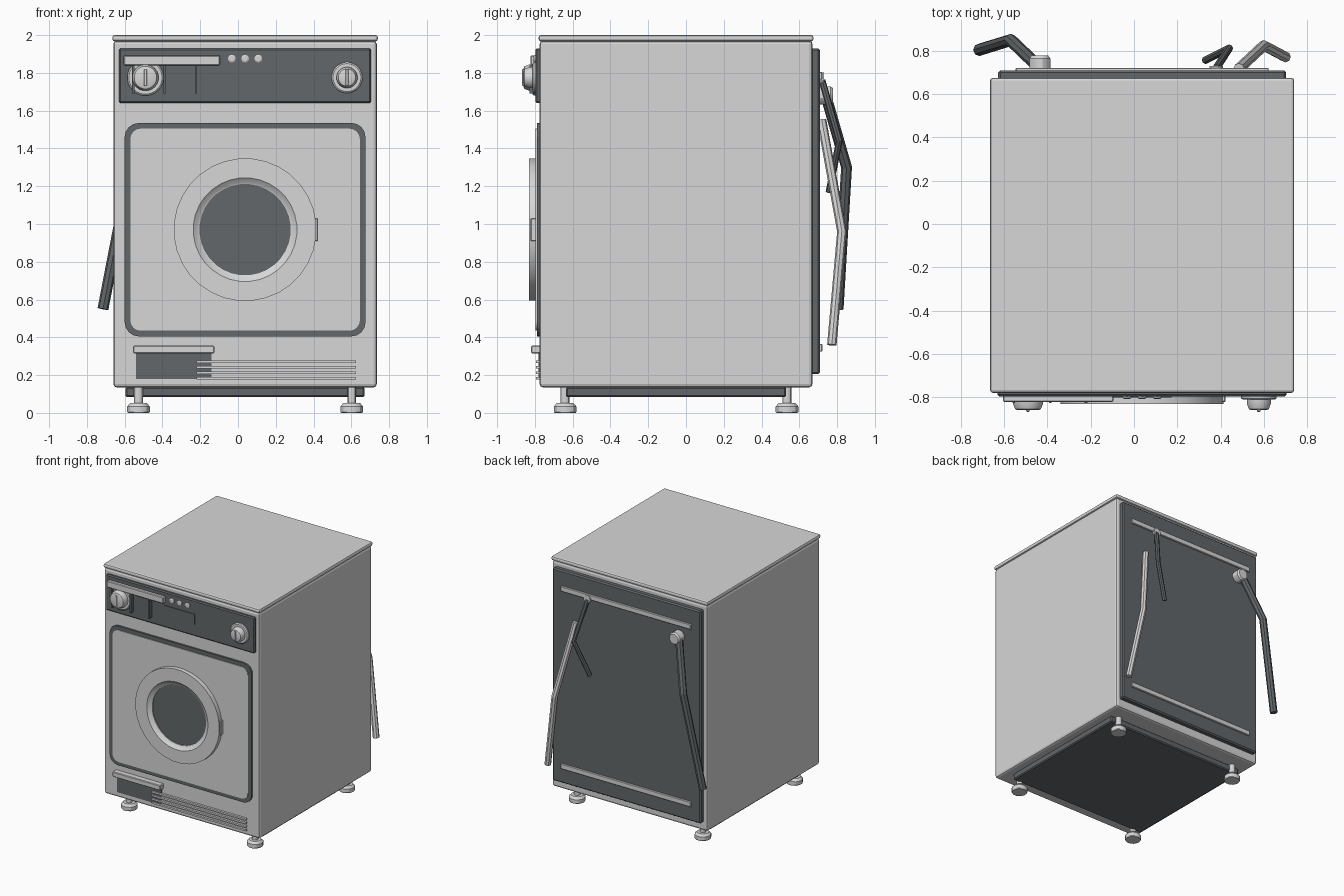
import bpy, bmesh, math
from mathutils import Vector, Matrix

cube = bpy.data.objects.get("Cube")
if cube:
    bpy.data.objects.remove(cube, do_unlink=True)


def material(name, rgb):
    m = bpy.data.materials.new(name)
    m.use_nodes = True
    m.diffuse_color = (*rgb, 1)
    m.node_tree.nodes["Principled BSDF"].inputs["Base Color"].default_value = (*rgb, 1)
    return m


LIGHT = material("light grey enamel", (0.68, 0.68, 0.68))
DARK = material("dark slate", (0.125, 0.137, 0.143))
CX = 0.0375  # centre line of the cabinet


def finish(name, bm, mat, smooth=False):
    bmesh.ops.recalc_face_normals(bm, faces=bm.faces)
    me = bpy.data.meshes.new(name)
    bm.to_mesh(me)
    bm.free()
    me.materials.append(mat)
    ob = bpy.data.objects.new(name, me)
    bpy.context.collection.objects.link(ob)
    if smooth:
        bpy.ops.object.select_all(action='DESELECT')
        ob.select_set(True)
        bpy.context.view_layer.objects.active = ob
        bpy.ops.object.shade_smooth_by_angle(angle=math.radians(30))
    return ob


def box(name, x, y, z, mat, bevel=0.0, segments=1):
    """Box from (min, max) ranges with optional bevelled edges."""
    bm = bmesh.new()
    bmesh.ops.create_cube(bm, size=1)
    for v in bm.verts:
        v.co = [r[0] if c < 0 else r[1] for c, r in zip(v.co, (x, y, z))]
    if bevel:
        bmesh.ops.bevel(bm, geom=bm.edges[:], offset=bevel, segments=segments,
                        profile=0.5, affect='EDGES')
    return finish(name, bm, mat)


def rounded_plate(name, x, y, z, radius, mat):
    """Upright plate whose four front corners are rounded."""
    bm = bmesh.new()
    bmesh.ops.create_cube(bm, size=1)
    for v in bm.verts:
        v.co = [r[0] if c < 0 else r[1] for c, r in zip(v.co, (x, y, z))]
    corners = [e for e in bm.edges
               if abs(e.verts[0].co.y - e.verts[1].co.y) > 1e-4]
    bmesh.ops.bevel(bm, geom=corners, offset=radius, segments=4,
                    profile=0.5, affect='EDGES')
    return finish(name, bm, mat)


def lathe(name, profile, centre, axis, mat, sides=24, closed=False):
    """Spin (radius, height) points around an axis through centre."""
    bm = bmesh.new()
    turn = Vector((0, 0, 1)).rotation_difference(Vector(axis)).to_matrix()
    rings = []
    for r, h in profile:
        ring = []
        for i in range(sides):
            a = math.tau * (i + 0.5) / sides
            p = turn @ Vector((r * math.cos(a), r * math.sin(a), h))
            ring.append(bm.verts.new(p + Vector(centre)))
        rings.append(ring)
    pairs = list(zip(rings, rings[1:]))
    if closed:
        pairs.append((rings[-1], rings[0]))
    else:
        bm.faces.new(rings[0])
        bm.faces.new(rings[-1])
    for a, b in pairs:
        for i in range(sides):
            j = (i + 1) % sides
            bm.faces.new((a[i], a[j], b[j], b[i]))
    return finish(name, bm, mat, smooth=True)


def hose(name, points, radius, mat, sides=8):
    """Bent tube with mitred corners through a few points."""
    pts = [Vector(p) for p in points]
    bm = bmesh.new()
    rings = []
    for i, p in enumerate(pts):
        before = (p - pts[max(i - 1, 0)]).normalized()
        after = (pts[min(i + 1, len(pts) - 1)] - p).normalized()
        d = (before + after).normalized()
        u = d.cross(Vector((0, 1, 0))).normalized()
        w = d.cross(u)
        rings.append([bm.verts.new(p + radius * (u * math.cos(t) + w * math.sin(t)))
                      for t in (math.tau * k / sides for k in range(sides))])
    for a, b in zip(rings, rings[1:]):
        for i in range(sides):
            j = (i + 1) % sides
            bm.faces.new((a[i], a[j], b[j], b[i]))
    bm.faces.new(rings[0])
    bm.faces.new(rings[-1])
    return finish(name, bm, mat)


FRONT, BACK, UP = (0, -1, 0), (0, 1, 0), (0, 0, 1)

# Cabinet, lid and plinth
box("cabinet", (-0.66, 0.735), (-0.775, 0.67), (0.135, 1.97), LIGHT, 0.018, 2)
box("lid", (-0.665, 0.74), (-0.78, 0.675), (1.967, 2.0), LIGHT, 0.012, 2)
box("plinth", (-0.595, 0.67), (-0.635, 0.53), (0.083, 0.137), DARK, 0.008)

# Feet
for side, x in (("right", -0.527), ("left", 0.602)):
    for end, y in (("front", -0.64), ("back", 0.535)):
        lathe(f"{end}_{side}_foot",
              [(0.058, 0), (0.062, 0.006), (0.062, 0.034), (0.046, 0.052),
               (0.024, 0.052), (0.024, 0.14)], (x, y, 0), UP, LIGHT, 12)

# Control panel with its details
box("control_panel", (-0.63, 0.705), (-0.797, -0.76), (1.64, 1.93), DARK, 0.008)
box("dispenser_handle", (-0.605, -0.095), (-0.822, -0.79), (1.84, 1.893), LIGHT, 0.005)
for i, x in enumerate((-0.555, -0.388, -0.222)):
    box(f"dispenser_rib_{i + 1}", (x - 0.006, x + 0.006), (-0.828, -0.79),
        (1.69, 1.84), DARK)
box("display", (-0.102, 0.173), (-0.803, -0.79), (1.737, 1.82), DARK)
for i in range(3):
    lathe(f"indicator_{i + 1}", [(0.021, 0), (0.021, 0.008), (0.014, 0.012)],
          (CX + 0.07 * (i - 1), -0.796, 1.875), FRONT, LIGHT, 12)
for name, x, r in (("program", -0.49, 0.07), ("temperature", 0.577, 0.056)):
    lathe(f"{name}_dial", [(r + 0.026, 0), (r + 0.026, 0.01), (r + 0.018, 0.016)],
          (x, -0.796, 1.775), FRONT, LIGHT, 28)
    lathe(f"{name}_knob", [(r, 0.01), (r, 0.035), (r - 0.01, 0.06), (r - 0.02, 0.064)],
          (x, -0.796, 1.775), FRONT, LIGHT, 20)
    box(f"{name}_pointer", (x - 0.008, x + 0.008), (-0.868, -0.855),
        (1.73, 1.82), LIGHT, 0.003)

# Door panel in its dark surround
rounded_plate("door_surround", (-0.6, 0.675), (-0.79, -0.76), (0.405, 1.535), 0.075, DARK)
rounded_plate("door_panel", (-0.57, 0.645), (-0.796, -0.77), (0.435, 1.505), 0.055, LIGHT)

# Porthole
lathe("porthole_ring",
      [(0.378, 0), (0.378, 0.042), (0.275, 0.042), (0.252, 0.022),
       (0.242, 0.018), (0.242, 0)],
      (CX, -0.79, 0.97), FRONT, LIGHT, 32, closed=True)
lathe("porthole_glass", [(0.244, 0), (0.244, 0.011)], (CX, -0.79, 0.97), FRONT, DARK, 32)
box("door_latch", (0.403, 0.422), (-0.822, -0.79), (0.91, 1.03), LIGHT, 0.003)

# Filter drawer and ventilation slats
box("filter_drawer", (-0.54, -0.14), (-0.782, -0.76), (0.18, 0.32), DARK)
box("drawer_handle", (-0.555, -0.125), (-0.82, -0.77), (0.315, 0.357), LIGHT, 0.005)
for i in range(4):
    z = 0.184 + 0.029 * i
    box(f"vent_slat_{i + 1}", (-0.22, 0.625), (-0.793, -0.77), (z - 0.007, z + 0.007), LIGHT)

# Rear panel with mounting strips
box("rear_panel", (-0.628, 0.703), (0.66, 0.71), (0.205, 1.93), DARK, 0.01)
for name, z in (("lower", 0.345), ("upper", 1.785)):
    box(f"{name}_rear_strip", (CX - 0.585, CX + 0.585), (0.705, 0.722),
        (z - 0.021, z + 0.021), LIGHT, 0.004)

# Hoses and their couplings
lathe("drain_coupling", [(0.05, 0), (0.05, 0.055), (0.04, 0.068)],
      (-0.435, 0.71, 1.68), BACK, LIGHT, 12)
hose("drain_hose", [(-0.455, 0.74, 1.68), (-0.57, 0.85, 1.3), (-0.715, 0.805, 0.55)],
     0.029, DARK)
lathe("inlet_coupling", [(0.032, 0), (0.032, 0.02)], (0.38, 0.71, 1.77), BACK, LIGHT, 12)
hose("inlet_hose", [(0.38, 0.72, 1.76), (0.44, 0.812, 1.44), (0.33, 0.757, 1.17)],
     0.018, DARK)
hose("supply_hose", [(0.485, 0.718, 1.55), (0.6, 0.825, 0.96), (0.7, 0.772, 0.36)],
     0.025, LIGHT)
